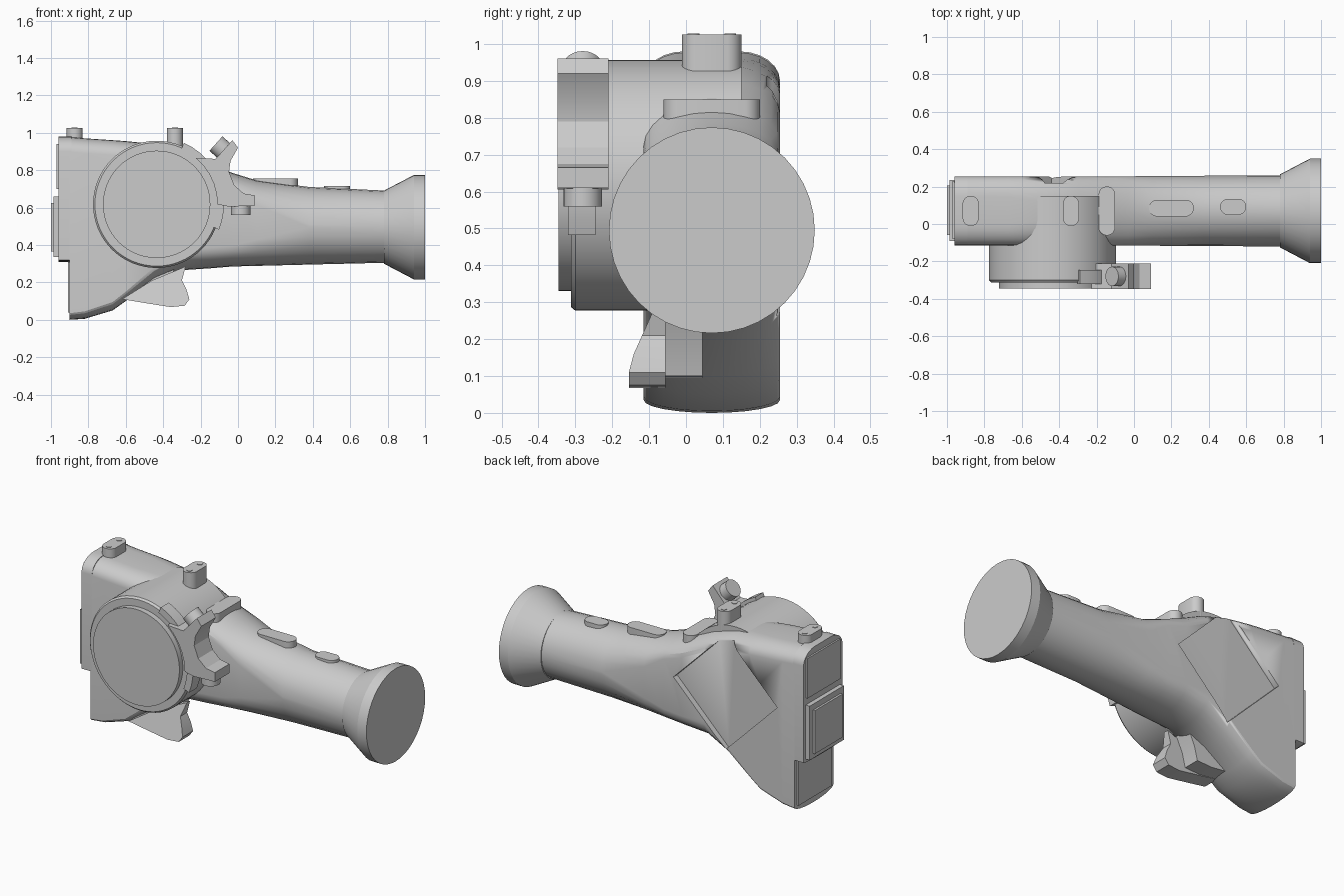
import bpy, bmesh, math
from mathutils import Vector

if "Cube" in bpy.data.objects:
    bpy.data.objects.remove(bpy.data.objects["Cube"])

CY = 0.07  # centre line of the body and tube


def finish(name, bm, angle=25):
    bmesh.ops.remove_doubles(bm, verts=bm.verts, dist=1e-5)
    bmesh.ops.recalc_face_normals(bm, faces=bm.faces)
    me = bpy.data.meshes.new(name)
    bm.to_mesh(me)
    bm.free()
    ob = bpy.data.objects.new(name, me)
    bpy.context.collection.objects.link(ob)
    bpy.ops.object.select_all(action='DESELECT')
    ob.select_set(True)
    bpy.context.view_layer.objects.active = ob
    bpy.ops.object.shade_smooth_by_angle(angle=math.radians(angle))
    return ob


def loft(name, rings, angle=25):
    bm = bmesh.new()
    vs = [[bm.verts.new(p) for p in r] for r in rings]
    n = len(vs[0])
    for a, b in zip(vs, vs[1:]):
        for i in range(n):
            j = (i + 1) % n
            bm.faces.new((a[i], a[j], b[j], b[i]))
    bm.faces.new(vs[0][::-1])
    bm.faces.new(vs[-1])
    return finish(name, bm, angle)


def section(x, zb, zt, ryt, rzb, rzt, hw, seg=6):
    """Rounded cross-section: bottom arc spans the whole width."""
    pts = []
    for q in range(4):
        sy, top = (1 if q in (0, 3) else -1), q < 2
        ry, rz = (ryt, rzt) if top else (hw, rzb)
        cz = zt - rz if top else zb + rz
        for k in range(seg + 1):
            a = math.pi / 2 * (q + k / seg)
            pts.append((x, CY + sy * (hw - ry) + ry * math.cos(a), cz + rz * math.sin(a)))
    return pts


def round_section(x, r, z=0.495):
    return section(x, z - r, z + r, r, r, r, r, 10)


def prism(name, outline, y0, y1):
    """Outline in x/z, extruded along y."""
    return loft(name, [[(x, y, z) for x, z in outline] for y in (y0, y1)])


def cylinder(name, p0, p1, r, seg=48, r2=None):
    p0, p1 = Vector(p0), Vector(p1)
    rot = (p1 - p0).to_track_quat('Z', 'Y')
    rings = []
    for p, rad in ((p0, r), (p1, r if r2 is None else r2)):
        rings.append([p + rot @ Vector((rad * math.cos(t), rad * math.sin(t), 0))
                      for t in (2 * math.pi * i / seg for i in range(seg))])
    return loft(name, rings)


def slot(name, x, y, hx, hy, z0, z1):
    """Upright pad with rounded ends."""
    r, pts = min(hx, hy), []
    for i in range(24):
        a = 2 * math.pi * (i + 0.5) / 24
        c, s = math.cos(a), math.sin(a)
        pts.append((x + math.copysign(hx - r, c) + r * c, y + math.copysign(hy - r, s) + r * s))
    return loft(name, [[(px, py, z) for px, py in pts] for z in (z0, z1)])


def box(name, x0, x1, y0, y1, z0, z1):
    return prism(name, [(x0, z0), (x1, z0), (x1, z1), (x0, z1)], y0, y1)


# Main housing flowing into the tube: x, bottom, top, top corner y, bottom/top corner z, half width
body = loft("body", [section(*s) for s in (
    (-0.90, 0.00, 0.977, 0.11, 0.035, 0.08, 0.185),
    (-0.82, 0.005, 0.97, 0.11, 0.04, 0.08, 0.185),
    (-0.67, 0.05, 0.96, 0.11, 0.045, 0.08, 0.185),
    (-0.60, 0.10, 0.955, 0.12, 0.05, 0.08, 0.185),
    (-0.45, 0.20, 0.94, 0.14, 0.08, 0.09, 0.185),
    (-0.30, 0.265, 0.90, 0.16, 0.11, 0.09, 0.185),
    (-0.15, 0.275, 0.835, 0.185, 0.11, 0.10, 0.185),
    (-0.03, 0.285, 0.785, 0.185, 0.11, 0.09, 0.185),
    (0.10, 0.288, 0.745, 0.186, 0.14, 0.13, 0.186),
    (0.38, 0.295, 0.71, 0.188, 0.20, 0.20, 0.188),
    (0.80, 0.305, 0.69, 0.19, 0.1925, 0.1925, 0.19))])

# Diamond recess in the back wall
cutter = cylinder("recess_cutter", (-0.44, 0.22, 0.605), (-0.44, 0.40, 0.605), 0.345, 4)
cutter.hide_render = True
mod = body.modifiers.new("recess", 'BOOLEAN')
mod.operation, mod.object, mod.solver = 'DIFFERENCE', cutter, 'EXACT'
bpy.context.view_layer.objects.active = body
bpy.ops.object.modifier_apply(modifier="recess")
bpy.data.objects.remove(cutter)

# Left end: upper overhang and stacked panels
loft("end_block", [section(x, 0.31, 0.98, 0.11, 0.01, 0.08, 0.185) for x in (-0.96, -0.89)])
box("upper_panel", -0.97, -0.95, -0.08, 0.23, 0.70, 0.94)
box("middle_panel", -0.987, -0.95, -0.09, 0.235, 0.335, 0.66)
box("middle_panel_face", -1.0, -0.98, -0.06, 0.205, 0.365, 0.625)
box("lower_panel", -0.91, -0.89, -0.08, 0.23, 0.04, 0.31)

# Flared end of the tube
loft("end_flare", [round_section(x, r) for x, r in
                   ((0.78, 0.195), (0.94, 0.279), (1.0, 0.279))])

# Side drum with raised face
DX, DZ = -0.435, 0.617
cylinder("drum", (DX, -0.30, DZ), (DX, 0.15, DZ), 0.34, 64)
cylinder("drum_rim", (DX, -0.30, DZ), (DX, -0.312, DZ), 0.34, 64, 0.33)
cylinder("drum_face", (DX, -0.30, DZ), (DX, -0.345, DZ), 0.287, 64)

# Forked bracket hugging the drum
arc = [(DX + 0.325 * math.cos(a), DZ + 0.325 * math.sin(a))
       for a in (math.radians(d) for d in range(0, 51, 10))]
prism("fork_bracket", arc + [
    (-0.12, 0.86), (-0.03, 0.96), (0.0, 0.92), (-0.04, 0.85), (-0.048, 0.79), (-0.02, 0.72),
    (0.03, 0.675), (0.09, 0.665), (0.09, 0.61), (-0.05, 0.605)], -0.348, -0.21)
band = [(DX + r * math.cos(math.radians(d)), DZ + r * math.sin(math.radians(d)))
        for r, ds in ((0.32, range(-22, 67, 8)), (0.36, range(66, -23, -8))) for d in ds]
prism("bracket_band", band, -0.32, -0.245)
cylinder("upper_screw", (-0.06, -0.28, 0.89), (-0.118, -0.28, 0.942), 0.052, 24)
cylinder("lower_screw", (0.015, -0.28, 0.62), (0.015, -0.28, 0.56), 0.052, 24)

# Top posts, each with two pins
for i, x in enumerate((-0.873, -0.337)):
    slot(f"post_{i}", x, CY, 0.043, 0.081, 0.90, 1.026)
    for s in (-1, 1):
        cylinder(f"post_pin_{i}_{s}", (x, CY + s * 0.05, 1.0), (x, CY + s * 0.05, 1.029), 0.016, 16)

# Raised pads along the top
slot("rear_pad", -0.145, CY, 0.044, 0.131, 0.77, 0.85)
slot("long_button", 0.20, 0.085, 0.12, 0.045, 0.66, 0.755)
slot("short_button", 0.53, 0.092, 0.07, 0.043, 0.62, 0.715)

# Trigger guard: slanted front lip and recessed inner block
outline = [(-0.62, 0.11), (-0.46, 0.21), (-0.28, 0.285), (-0.30, 0.21), (-0.275, 0.16),
           (-0.26, 0.11), (-0.285, 0.075), (-0.36, 0.068), (-0.50, 0.09)]
loft("guard_lip", [
    [(x, -0.155 + max(0, z - 0.13) * 0.45, z) for x, z in outline],
    [(x, -0.055, z) for x, z in outline]])
prism("guard_inner", [(-0.62, 0.11), (-0.46, 0.22), (-0.34, 0.27), (-0.38, 0.18),
                      (-0.40, 0.10), (-0.50, 0.095)], -0.06, 0.045)
